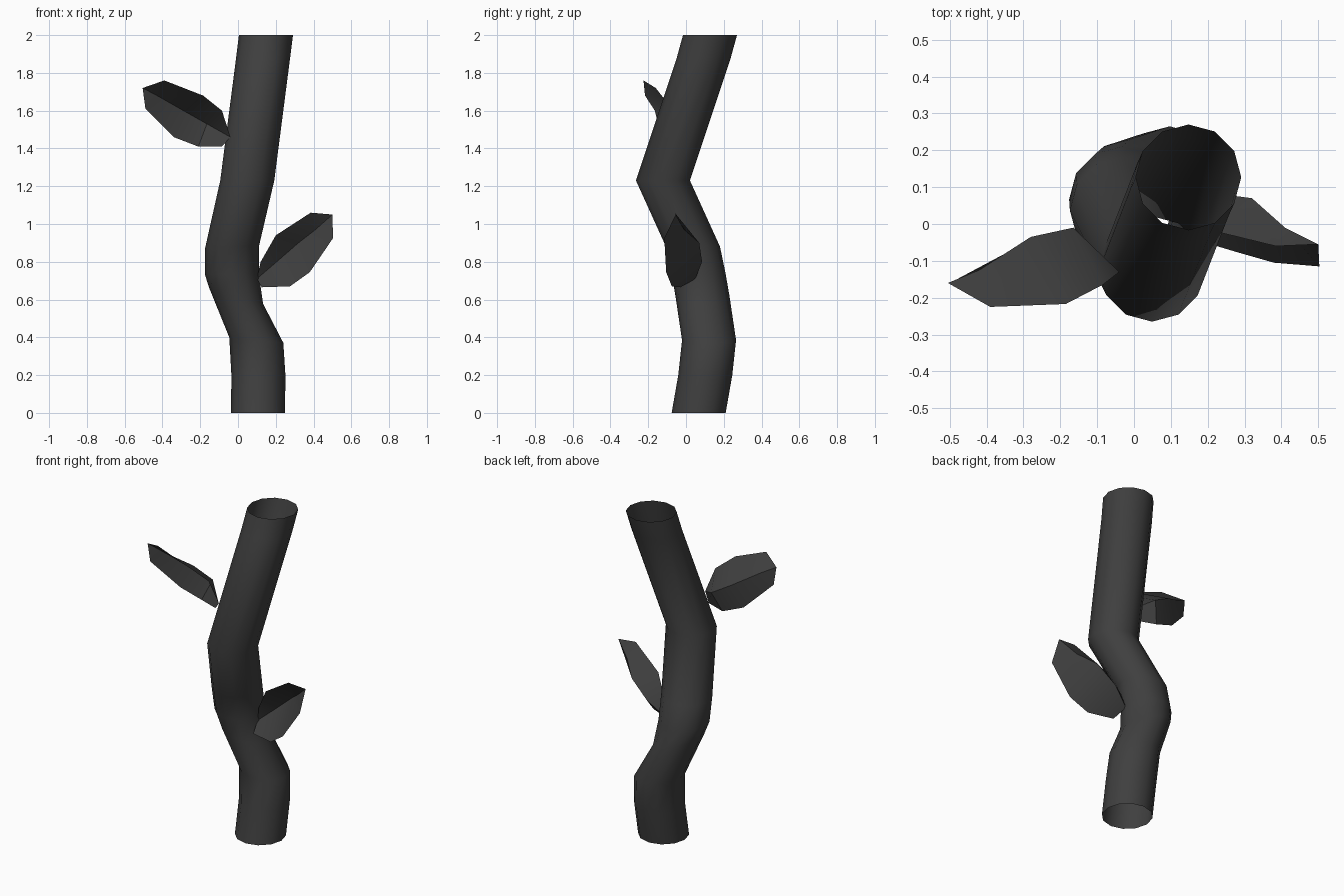
import bpy
import math

if "Cube" in bpy.data.objects:
    bpy.data.objects.remove(bpy.data.objects["Cube"])

# Dark charcoal colour shared by all parts
dark = bpy.data.materials.new("charcoal")
dark.diffuse_color = (0.05, 0.05, 0.05, 1)
dark.use_nodes = True
dark.node_tree.nodes["Principled BSDF"].inputs["Base Color"].default_value = dark.diffuse_color


def make_object(name, verts, faces, angle):
    mesh = bpy.data.meshes.new(name)
    mesh.from_pydata(verts, [], faces)
    mesh.update()
    mesh.materials.append(dark)
    obj = bpy.data.objects.new(name, mesh)
    bpy.context.collection.objects.link(obj)
    bpy.ops.object.select_all(action='DESELECT')
    obj.select_set(True)
    bpy.context.view_layer.objects.active = obj
    bpy.ops.object.shade_smooth_by_angle(angle=math.radians(angle))
    return obj


# Stalk: open 12-sided tube swept along a crooked path (x, y, z, ring tilt along x)
SIDES, RADIUS = 12, 0.143
path = [
    (0.106, 0.067, 0.0, 0), (0.108, 0.102, 0.2, 0), (0.097, 0.122, 0.385, -0.1),
    (-0.01, 0.087, 0.62, -0.3), (-0.033, 0.067, 0.735, 0), (-0.031, 0.037, 0.88, 0.05),
    (0.049, -0.122, 1.23, 0), (0.133, 0.094, 1.88, 0), (0.148, 0.127, 2.0, 0),
]
verts, faces = [], []
for x, y, z, tilt in path:
    for k in range(SIDES):
        a = 2 * math.pi * k / SIDES
        dx, dy = RADIUS * math.cos(a), RADIUS * math.sin(a)
        verts.append((x + dx, y + dy, z + tilt * dx))
for r in range(len(path) - 1):
    for k in range(SIDES):
        n = (k + 1) % SIDES
        faces.append((r * SIDES + k, r * SIDES + n,
                      (r + 1) * SIDES + n, (r + 1) * SIDES + k))
make_object("stalk", verts, faces, 50)


# Leaves: thin folded blades, two halves meeting at an arched midrib
def leaf(name, mid, upper, lower, flip):
    # mid: base, 3 inner, tip; upper: 3 points; lower: heel point + 3 points
    v = mid + upper + lower
    f = [(0, 1, 5), (1, 2, 6, 5), (2, 3, 7, 6), (3, 4, 7),
         (0, 8, 9, 1), (1, 9, 10, 2), (2, 10, 11, 3), (3, 11, 4)]
    if flip:
        f = [tuple(reversed(p)) for p in f]
    make_object(name, v, f, 40)


leaf("upper_leaf",
     [(-0.04, -0.13, 1.46), (-0.165, -0.01, 1.53), (-0.28, -0.035, 1.595),
      (-0.42, -0.125, 1.675), (-0.505, -0.16, 1.72)],
     [(-0.085, -0.165, 1.60), (-0.185, -0.217, 1.68), (-0.39, -0.225, 1.76)],
     [(-0.085, -0.10, 1.41), (-0.21, -0.055, 1.41), (-0.34, -0.075, 1.46),
      (-0.49, -0.155, 1.61)], True)
leaf("lower_leaf",
     [(0.10, 0.05, 0.71), (0.205, 0.085, 0.80), (0.32, 0.07, 0.90),
      (0.41, -0.01, 0.97), (0.50, -0.055, 1.05)],
     [(0.12, 0.03, 0.80), (0.20, -0.015, 0.94), (0.385, -0.06, 1.06)],
     [(0.125, -0.03, 0.665), (0.275, -0.075, 0.67), (0.38, -0.105, 0.745),
      (0.503, -0.115, 0.925)], False)
